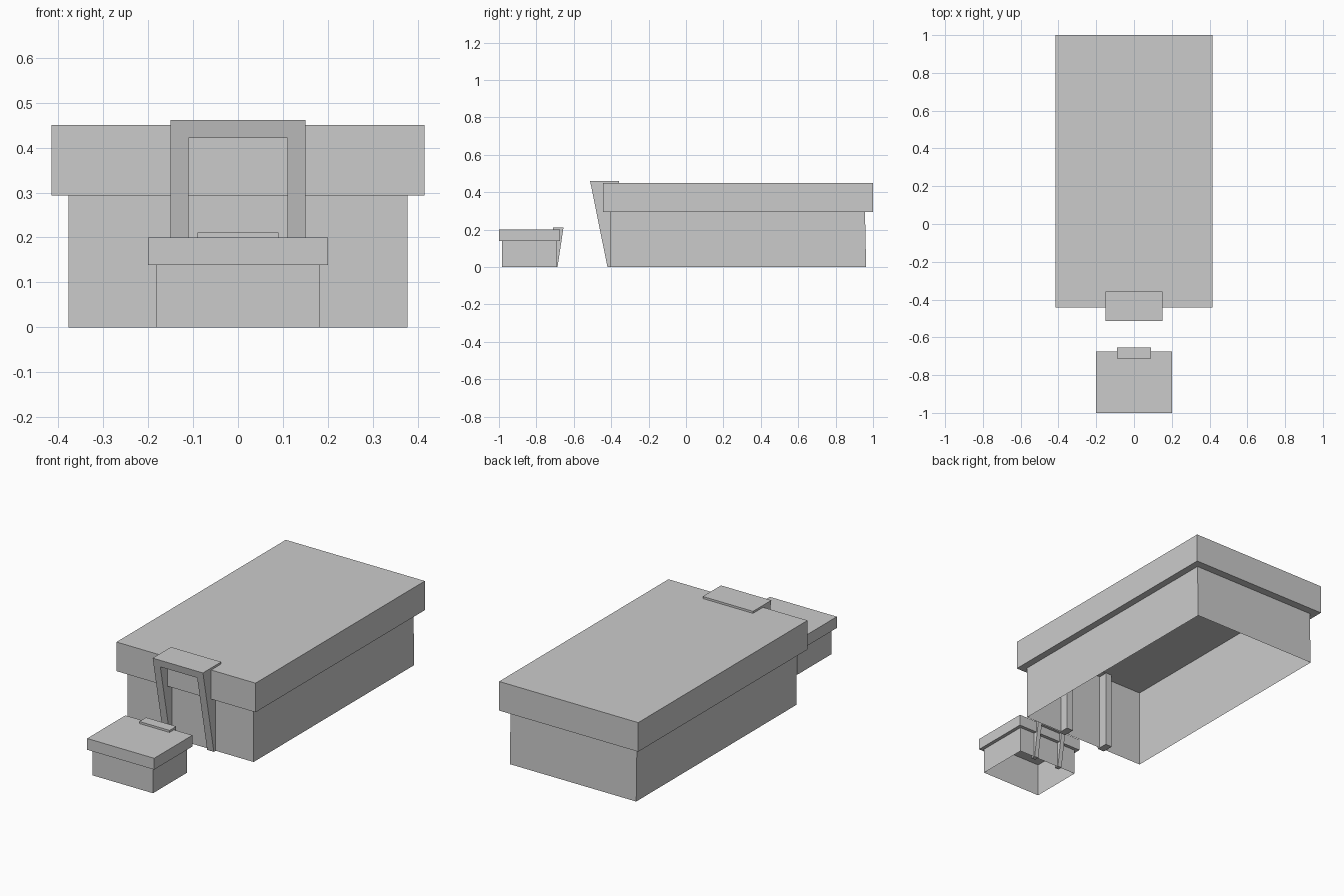
import bpy
import bmesh

cube = bpy.data.objects.get("Cube")
if cube:
    bpy.data.objects.remove(cube, do_unlink=True)

grey = bpy.data.materials.new("plain grey")
grey.use_nodes = True
colour = (0.6, 0.6, 0.6, 1)
grey.diffuse_color = colour
grey.node_tree.nodes["Principled BSDF"].inputs["Base Color"].default_value = colour


def finish(name, bm):
    bmesh.ops.recalc_face_normals(bm, faces=bm.faces)
    mesh = bpy.data.meshes.new(name)
    bm.to_mesh(mesh)
    bm.free()
    mesh.materials.append(grey)
    bpy.context.collection.objects.link(bpy.data.objects.new(name, mesh))


def stacked_rings(name, rings, cap_ends):
    """Join rectangles given as (half width, y front, y back, z)."""
    bm = bmesh.new()
    loops = [[bm.verts.new(p) for p in ((-w, a, z), (w, a, z), (w, b, z), (-w, b, z))]
             for w, a, b, z in rings]
    for low, high in zip(loops, loops[1:]):
        for i in range(4):
            j = (i + 1) % 4
            bm.faces.new((low[i], low[j], high[j], high[i]))
    if cap_ends:
        bm.faces.new(loops[0])
        bm.faces.new(loops[-1])
    finish(name, bm)


def arch(name, half, bar, top, y_foot, y_top, y_inner):
    """Upside-down U whose outer side leans away from the box."""
    inner = half - bar
    profile = ((-half, 0), (-half, top), (half, top), (half, 0),
               (inner, 0), (inner, top - bar), (-inner, top - bar), (-inner, 0))
    bm = bmesh.new()
    outer = [bm.verts.new((x, y_foot + (y_top - y_foot) * z / top, z)) for x, z in profile]
    back = [bm.verts.new((x, y_inner, z)) for x, z in profile]
    bm.faces.new(outer)
    bm.faces.new(back)
    for i in range(8):
        j = (i + 1) % 8
        bm.faces.new((outer[i], outer[j], back[j], back[i]))
    finish(name, bm)


# Large box: open-bottomed body, overhanging lid with a recess, leaning arch
body_top = (0.377, -0.405, 0.957, 0.293)
stacked_rings("large_body", [(0.377, -0.405, 0.963, 0), body_top], False)
stacked_rings("large_lid", [(0.377, -0.405, 0.957, 0.424), body_top,
                            (0.415, -0.443, 1.0, 0.293), (0.415, -0.443, 1.0, 0.45)], True)
arch("large_arch", 0.15, 0.04, 0.461, -0.42, -0.513, -0.357)

# Small box: same build, with its arch turned to the back
small_top = (0.181, -0.983, -0.692, 0.139)
stacked_rings("small_body", [(0.181, -0.983, -0.692, 0), small_top], False)
stacked_rings("small_lid", [(0.181, -0.983, -0.692, 0.18), small_top,
                            (0.2, -1.0, -0.674, 0.139), (0.2, -1.0, -0.674, 0.2)], True)
arch("small_arch", 0.09, 0.024, 0.211, -0.687, -0.655, -0.712)
